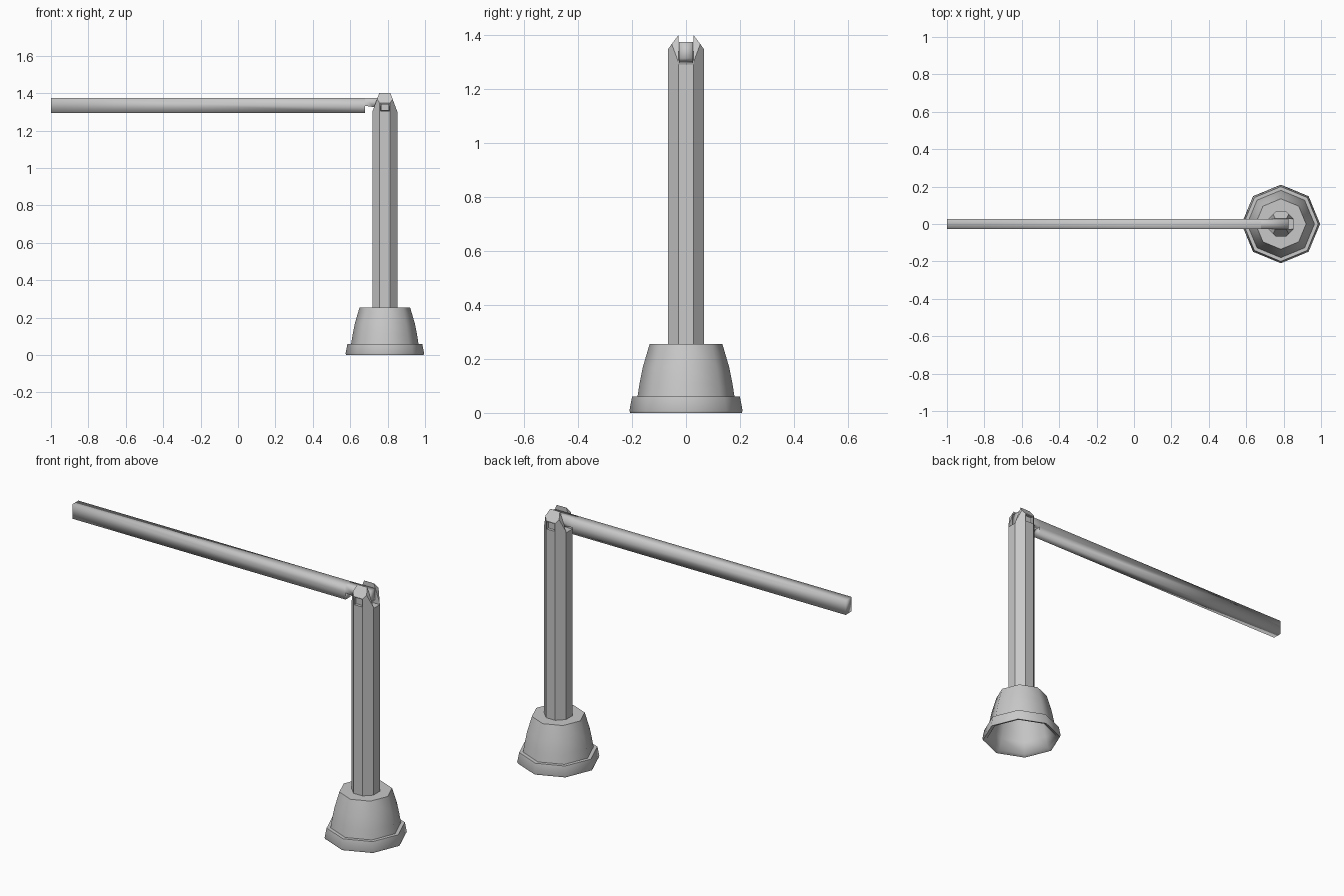
import bpy, bmesh, math
from mathutils import Vector, Matrix

cube = bpy.data.objects.get("Cube")
if cube:
    bpy.data.objects.remove(cube, do_unlink=True)

CX = 0.785          # post axis
SIDES = 8

grey = bpy.data.materials.new("plain grey")
grey.use_nodes = True
colour = (0.58, 0.58, 0.58, 1)
grey.diffuse_color = colour
grey.node_tree.nodes["Principled BSDF"].inputs["Base Color"].default_value = colour


def finish(name, bm, angle=None):
    """Turn a bmesh into a named, shaded object."""
    bmesh.ops.recalc_face_normals(bm, faces=bm.faces)
    me = bpy.data.meshes.new(name)
    bm.to_mesh(me)
    bm.free()
    me.materials.append(grey)
    ob = bpy.data.objects.new(name, me)
    bpy.context.collection.objects.link(ob)
    if angle:
        shade(ob, angle)
    return ob


def shade(ob, angle):
    bpy.ops.object.select_all(action='DESELECT')
    ob.select_set(True)
    bpy.context.view_layer.objects.active = ob
    bpy.ops.object.shade_smooth_by_angle(angle=math.radians(angle))


def box(name, x0, x1, y0, y1, z0, z1):
    bm = bmesh.new()
    size = Matrix.Diagonal((x1 - x0, y1 - y0, z1 - z0, 1))
    centre = Matrix.Translation(((x0 + x1) / 2, (y0 + y1) / 2, (z0 + z1) / 2))
    bmesh.ops.create_cube(bm, size=1, matrix=centre @ size)
    return finish(name, bm)


def cut(ob, cutter):
    mod = ob.modifiers.new("cut", 'BOOLEAN')
    mod.operation = 'DIFFERENCE'
    mod.solver = 'EXACT'
    mod.object = cutter
    bpy.context.view_layer.objects.active = ob
    bpy.ops.object.modifier_apply(modifier=mod.name)
    bpy.data.objects.remove(cutter, do_unlink=True)


# Bell-shaped hollow base: octagonal profile (radius, height), outside then inside
profile = [(0.135, 0.255), (0.16, 0.17), (0.172, 0.11), (0.18, 0.06), (0.2, 0.06),
           (0.21, 0.008), (0.207, 0.0), (0.185, 0.008), (0.165, 0.07),
           (0.146, 0.17), (0.122, 0.235)]
bm = bmesh.new()
rings = [[bm.verts.new((CX + r * math.cos(a), r * math.sin(a), z))
          for a in (math.tau * i / SIDES for i in range(SIDES))] for r, z in profile]
for lo, hi in zip(rings, rings[1:]):
    for i in range(SIDES):
        j = (i + 1) % SIDES
        bm.faces.new((lo[i], lo[j], hi[j], hi[i]))
bm.faces.new(rings[0])
bm.faces.new(rings[-1])
finish("base", bm, 60)

# Octagonal post with flats facing the axes, its top tapered by four planes
R = 0.067 / math.cos(math.pi / SIDES)
bm = bmesh.new()
bmesh.ops.create_cone(bm, cap_ends=True, segments=SIDES, radius1=R, radius2=R, depth=1.15,
                      matrix=Matrix.Translation((CX, 0, 0.25 + 1.15 / 2))
                      @ Matrix.Rotation(math.pi / SIDES, 4, 'Z'))
for s in (-1, 1):
    for point, normal in (((CX + s * 0.067, 0, 1.30), (s * 0.10, 0, 0.037)),
                          ((CX, s * 0.066, 1.35), (0, s * 0.05, 0.037))):
        res = bmesh.ops.bisect_plane(bm, geom=bm.verts[:] + bm.edges[:] + bm.faces[:],
                                     plane_co=point, plane_no=Vector(normal).normalized(),
                                     clear_outer=True)
        edges = [e for e in res["geom_cut"] if isinstance(e, bmesh.types.BMEdge)]
        bmesh.ops.holes_fill(bm, edges=edges, sides=0)
post = finish("post", bm)

# Fork slot and square pin hole
cut(post, box("slot_cutter", CX - 0.2, CX + 0.2, -0.028, 0.028, 1.292, 1.5))
cut(post, box("hole_cutter", 0.762, 0.81, -0.2, 0.2, 1.304, 1.345))
shade(post, 30)

# Square hinge pin, recessed in its hole
box("hinge_pin", 0.764, 0.808, -0.055, 0.055, 1.306, 1.343)

# Long swinging arm with a notched tongue, extruded from its side profile
side = [(-1, 1.295), (0.68, 1.295), (0.68, 1.332), (0.73, 1.325), (0.75, 1.303),
        (0.815, 1.303), (0.825, 1.315), (0.825, 1.375), (0.68, 1.375), (-1, 1.375)]
bm = bmesh.new()
face = bm.faces.new([bm.verts.new((x, -0.0265, z)) for x, z in side])
ext = bmesh.ops.extrude_face_region(bm, geom=[face])
bmesh.ops.translate(bm, vec=(0, 0.053, 0),
                    verts=[v for v in ext["geom"] if isinstance(v, bmesh.types.BMVert)])
# Split the sides at the notch so shading stays even along the bar
bmesh.ops.bisect_plane(bm, geom=bm.verts[:] + bm.edges[:] + bm.faces[:],
                       plane_co=(0.68, 0, 0), plane_no=(1, 0, 0))
finish("arm", bm, 100)
